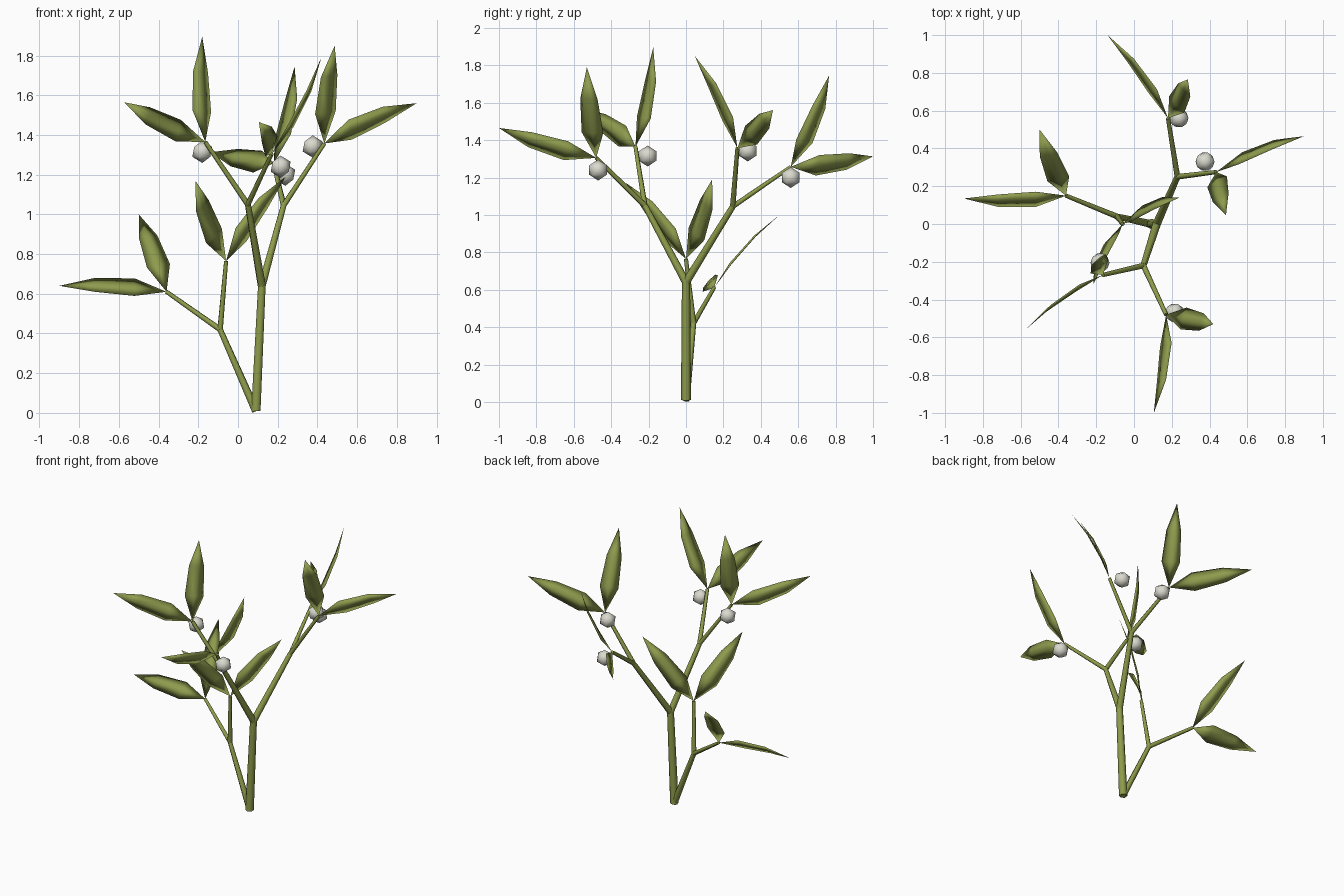
import bpy, bmesh, math
from mathutils import Vector as V

if "Cube" in bpy.data.objects:
    bpy.data.objects.remove(bpy.data.objects["Cube"])


def mat(name, col):
    m = bpy.data.materials.new(name)
    m.diffuse_color = (*col, 1)
    m.use_nodes = True
    m.node_tree.nodes["Principled BSDF"].inputs["Base Color"].default_value = m.diffuse_color
    return m


STEM = mat("stem green", (0.27, 0.33, 0.07))
LEAF = mat("leaf green", (0.27, 0.33, 0.075))
BERRY = mat("berry white", (0.70, 0.70, 0.62))


def finish(name, bm, material):
    bmesh.ops.recalc_face_normals(bm, faces=bm.faces)
    me = bpy.data.meshes.new(name)
    bm.to_mesh(me)
    bm.free()
    me.materials.append(material)
    for p in me.polygons:
        p.use_smooth = len(p.vertices) < 5
    ob = bpy.data.objects.new(name, me)
    bpy.context.collection.objects.link(ob)


# tapered six-sided stem between two points
def stem(name, a, b, r1, r2, sides=6):
    a, b = V(a), V(b)
    q = (b - a).to_track_quat('Z', 'Y')
    bm = bmesh.new()
    lo, hi = [[bm.verts.new(c + q @ V((r * math.cos(t), r * math.sin(t), 0)))
               for t in (math.tau * i / sides for i in range(sides))]
              for c, r in ((a, r1), (b, r2))]
    for i in range(sides):
        j = (i + 1) % sides
        bm.faces.new((lo[i], lo[j], hi[j], hi[i]))
    bm.faces.new(lo[::-1])
    bm.faces.new(hi)
    finish(name, bm, STEM)


# thin lens-shaped blade, pointed at both ends, arched along n
def leaf(name, base, tip, n):
    base, tip = V(base), V(tip)
    d = tip - base
    w = d.cross(n).normalized()
    bm = bmesh.new()
    p0, p1 = bm.verts.new(base), bm.verts.new(tip)
    rows = []
    for t, half, thick in ((0.30, 0.060, 0.006), (0.67, 0.048, 0.005)):
        c = base + d * t + n * (0.1 * t * (1 - t))
        rows.append([bm.verts.new(c + o) for o in
                     (w * half, n * thick, -w * half, -n * thick)])
    for i in range(4):
        j = (i + 1) % 4
        bm.faces.new((p0, rows[0][j], rows[0][i]))
        bm.faces.new((rows[0][i], rows[0][j], rows[1][j], rows[1][i]))
        bm.faces.new((rows[1][i], rows[1][j], p1))
    finish(name, bm, LEAF)


# two leaves share the plane they span; arch is +1 for upward, -1 for downward
def leaf_pair(name, base, t1, t2, arch):
    n = (V(t1) - V(base)).cross(V(t2) - V(base)).normalized()
    if n.z * arch < 0:
        n = -n
    leaf(name + "_leaf_1", base, t1, n)
    leaf(name + "_leaf_2", base, t2, n)


def berry(name, c):
    bm = bmesh.new()
    bmesh.ops.create_icosphere(bm, subdivisions=1, radius=0.056)
    bmesh.ops.translate(bm, verts=bm.verts, vec=c)
    finish(name, bm, BERRY)


# forks
root = (0.09, 0, 0.01)
main, side = (0.12, 0, 0.64), (-0.09, 0.04, 0.42)
front, back = (0.05, -0.22, 1.05), (0.23, 0.25, 1.045)
stem("main_stem", root, main, 0.027, 0.022)
stem("side_stem", root, side, 0.021, 0.015)
stem("front_branch", main, front, 0.022, 0.016)
stem("back_branch", main, back, 0.022, 0.016)

# twigs: name, fork, end, two leaf tips, arch, berry centre
twigs = [
    ("low_left", side, (-0.36, 0.15, 0.61), (-0.90, 0.135, 0.64), (-0.50, 0.50, 1.0), 1, None),
    ("low_middle", side, (-0.06, 0.0, 0.765), (-0.215, -0.32, 1.17), (0.24, 0.14, 1.19), 1, None),
    ("front_left", front, (-0.165, -0.27, 1.365), (-0.18, -0.175, 1.895),
     (-0.575, -0.56, 1.565), -1, (-0.18, -0.205, 1.315)),
    ("front_right", front, (0.17, -0.48, 1.305), (0.105, -1.0, 1.465),
     (0.42, -0.53, 1.79), -1, (0.215, -0.47, 1.24)),
    ("back_right", back, (0.435, 0.275, 1.357), (0.487, 0.047, 1.85),
     (0.90, 0.465, 1.56), 1, (0.376, 0.33, 1.342)),
    ("back_left", back, (0.18, 0.56, 1.257), (0.285, 0.765, 1.745),
     (-0.14, 1.0, 1.313), -1, (0.238, 0.56, 1.20)),
]
for name, fork, end, t1, t2, arch, b in twigs:
    stem(name + "_twig", fork, end, 0.015, 0.011)
    leaf_pair(name, end, t1, t2, arch)
    if b:
        berry(name + "_berry", b)
